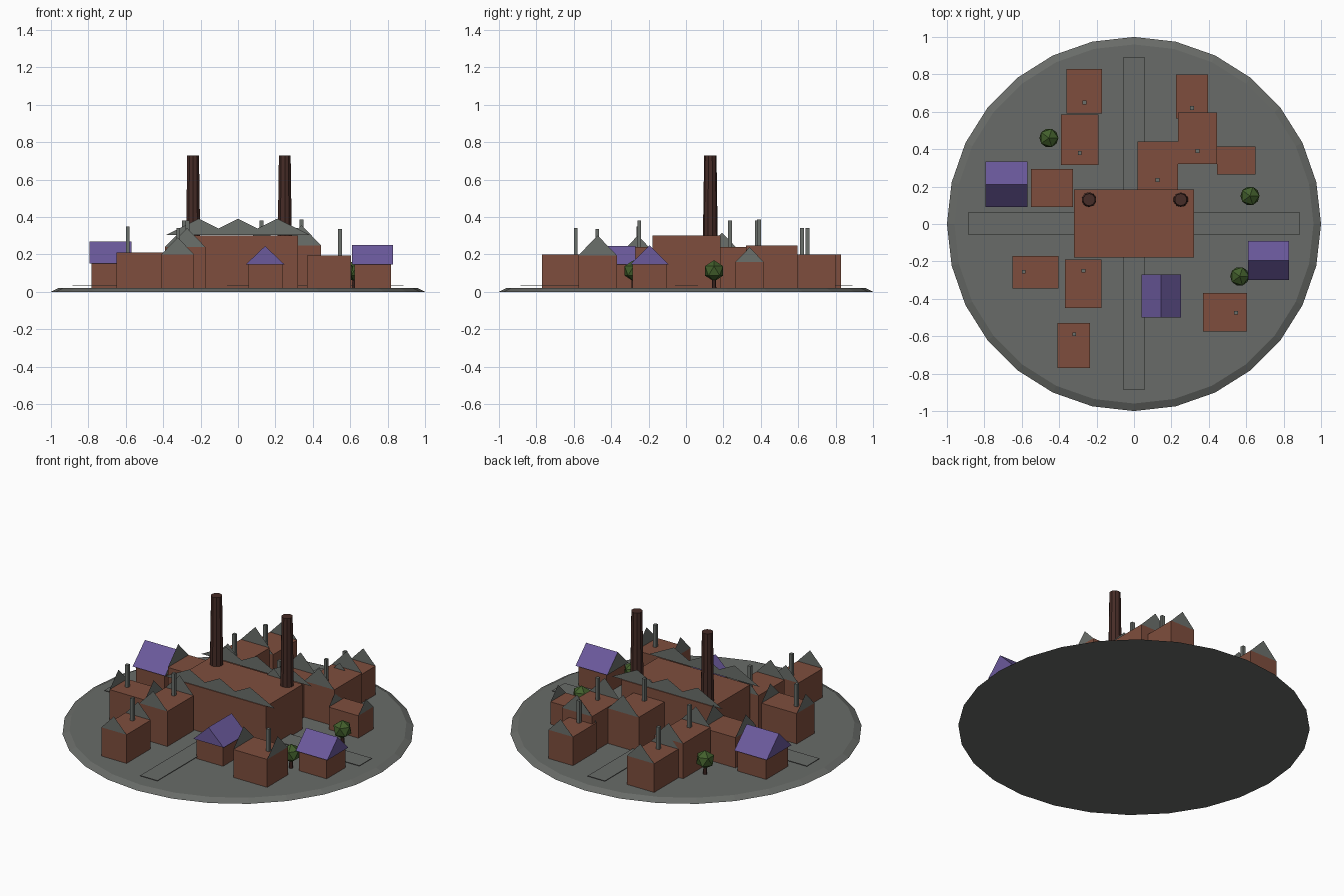
import bpy, bmesh, math
from mathutils import Matrix, Vector

if "Cube" in bpy.data.objects:
    bpy.data.objects.remove(bpy.data.objects["Cube"])


def material(name, rgb):
    m = bpy.data.materials.new(name)
    m.use_nodes = True
    color = (*rgb, 1)
    m.diffuse_color = color
    m.node_tree.nodes["Principled BSDF"].inputs["Base Color"].default_value = color
    return m


BRICK = material("brick", (0.21, 0.076, 0.047))
GRAY = material("stone gray", (0.148, 0.16, 0.148))
GROUND = material("ground gray", (0.14, 0.148, 0.138))
PURPLE = material("purple tile", (0.145, 0.1, 0.33))
STACK = material("dark brick", (0.062, 0.025, 0.02))
LEAF = material("leaf green", (0.055, 0.115, 0.025))


def add(name, bm, *mats):
    mesh = bpy.data.meshes.new(name)
    bm.to_mesh(mesh)
    bm.free()
    for m in mats:
        mesh.materials.append(m)
    ob = bpy.data.objects.new(name, mesh)
    bpy.context.scene.collection.objects.link(ob)
    return ob


def box(name, x0, x1, y0, y1, z0, z1, mat):
    bm = bmesh.new()
    size = Matrix.Diagonal((x1 - x0, y1 - y0, z1 - z0, 1))
    place = Matrix.Translation(((x0 + x1) / 2, (y0 + y1) / 2, (z0 + z1) / 2))
    bmesh.ops.create_cube(bm, size=1, matrix=place @ size)
    return add(name, bm, mat)


def cone(name, x, y, z0, z1, r0, r1, sides, mat):
    bm = bmesh.new()
    bmesh.ops.create_cone(bm, cap_ends=True, segments=sides, radius1=r0, radius2=r1,
                          depth=z1 - z0, matrix=Matrix.Translation((x, y, (z0 + z1) / 2)))
    return add(name, bm, mat)


def gable_points(x0, x1, y0, y1, z, rise, along, end):
    """Triangle at one end of a ridge running along x or y."""
    if along == "x":
        x, mid = (x0, x1)[end], (y0 + y1) / 2
        return [(x, y0, z), (x, y1, z), (x, mid, z + rise)]
    y, mid = (y0, y1)[end], (x0 + x1) / 2
    return [(x0, y, z), (x1, y, z), (mid, y, z + rise)]


def open_gables(name, spans, z, rise, along):
    bm = bmesh.new()
    for span in spans:
        for end in (0, 1):
            bm.faces.new([bm.verts.new(p) for p in
                          gable_points(*span, z, rise, along, end)])
    return add(name, bm, GRAY)


def tiled_roof(name, span, z, rise, along, inner_end):
    """Closed ridge roof; the gable facing the centre is gray."""
    bm = bmesh.new()
    a, b = [[bm.verts.new(p) for p in gable_points(*span, z, rise, along, e)]
            for e in (0, 1)]
    ends = [bm.faces.new(a), bm.faces.new(b)]
    for i in range(3):
        j = (i + 1) % 3
        bm.faces.new((a[i], a[j], b[j], b[i]))
    bmesh.ops.recalc_face_normals(bm, faces=bm.faces)
    ends[inner_end].material_index = 1
    return add(name, bm, PURPLE, GRAY)


# Ground disc with a sloping rim, and the crossing roads
cone("ground", 0, 0, 0, 0.02, 1, 0.96, 28, GROUND).data.transform(
    Matrix.Identity(4))
box("road_north_south", -0.06, 0.06, -0.885, 0.89, 0.032, 0.035, GROUND)
box("road_east_west", -0.885, 0.885, -0.06, 0.065, 0.031, 0.034, GROUND)

# Factory hall with three gables at each end
box("factory_hall", -0.32, 0.32, -0.18, 0.185, 0.02, 0.3, BRICK)
open_gables("factory_gables",
            [(c - 0.175, c + 0.175, -0.18, 0.185) for c in (-0.21, 0, 0.21)],
            0.303, 0.088, "y")
for side, x in (("right", -0.24), ("left", 0.25)):
    cone("factory_stack_" + side, x, 0.13, 0.2, 0.73, 0.041, 0.033, 10, STACK)

# Brick houses: x range, y range, wall top, ridge axis, chimney spot
houses = [
    ((-0.36, -0.17, 0.59, 0.83), 0.2, "y", (-0.265, 0.65)),
    ((-0.39, -0.19, 0.315, 0.585), 0.24, "y", (-0.29, 0.38)),
    ((-0.55, -0.325, 0.09, 0.295), 0.21, "x", None),
    ((0.225, 0.395, 0.565, 0.8), 0.2, "y", (0.31, 0.62)),
    ((0.235, 0.445, 0.32, 0.595), 0.247, "y", (0.34, 0.39)),
    ((0.445, 0.65, 0.265, 0.415), 0.16, "x", None),
    ((0.02, 0.235, 0.175, 0.44), 0.24, "y", (0.125, 0.235)),
    ((-0.65, -0.405, -0.345, -0.17), 0.21, "x", (-0.59, -0.255)),
    ((-0.37, -0.175, -0.45, -0.19), 0.24, "y", (-0.27, -0.25)),
    ((-0.41, -0.235, -0.77, -0.53), 0.2, "y", (-0.32, -0.59)),
    ((0.37, 0.605, -0.575, -0.37), 0.195, "x", (0.545, -0.475)),
]
for n, (span, top, along, chimney) in enumerate(houses, 1):
    width = span[3] - span[2] if along == "x" else span[1] - span[0]
    box(f"house_walls_{n}", *span, 0.02, top, BRICK)
    open_gables(f"house_gables_{n}", [span], top, width * 0.52, along)
    if chimney:
        x, y = chimney
        r = 0.01
        box(f"house_chimney_{n}", x - r, x + r, y - r, y + r, top - 0.01, top + 0.14, GRAY)

# Houses with tiled roofs
tiled = [
    ((-0.795, -0.57, 0.09, 0.335), 0.15, 0.12, "x", 1),
    ((0.61, 0.83, -0.3, -0.09), 0.145, 0.105, "x", 0),
    ((0.04, 0.25, -0.5, -0.27), 0.145, 0.1, "y", 1),
]
for n, (span, top, rise, along, inner) in enumerate(tiled, 1):
    x0, x1, y0, y1 = span
    e = 0.013
    box(f"cottage_walls_{n}", x0 + e, x1 - e, y0 + e, y1 - e, 0.02, top, BRICK)
    tiled_roof(f"cottage_roof_{n}", span, top, rise, along, inner)

# Trees
for n, (x, y) in enumerate([(-0.455, 0.46), (0.62, 0.15), (0.565, -0.28)], 1):
    cone(f"tree_trunk_{n}", x, y, 0.02, 0.07, 0.012, 0.01, 6, STACK)
    bm = bmesh.new()
    bmesh.ops.create_icosphere(bm, subdivisions=1, radius=0.057,
                               matrix=Matrix.Translation((x, y, 0.112)))
    add(f"tree_crown_{n}", bm, LEAF)
